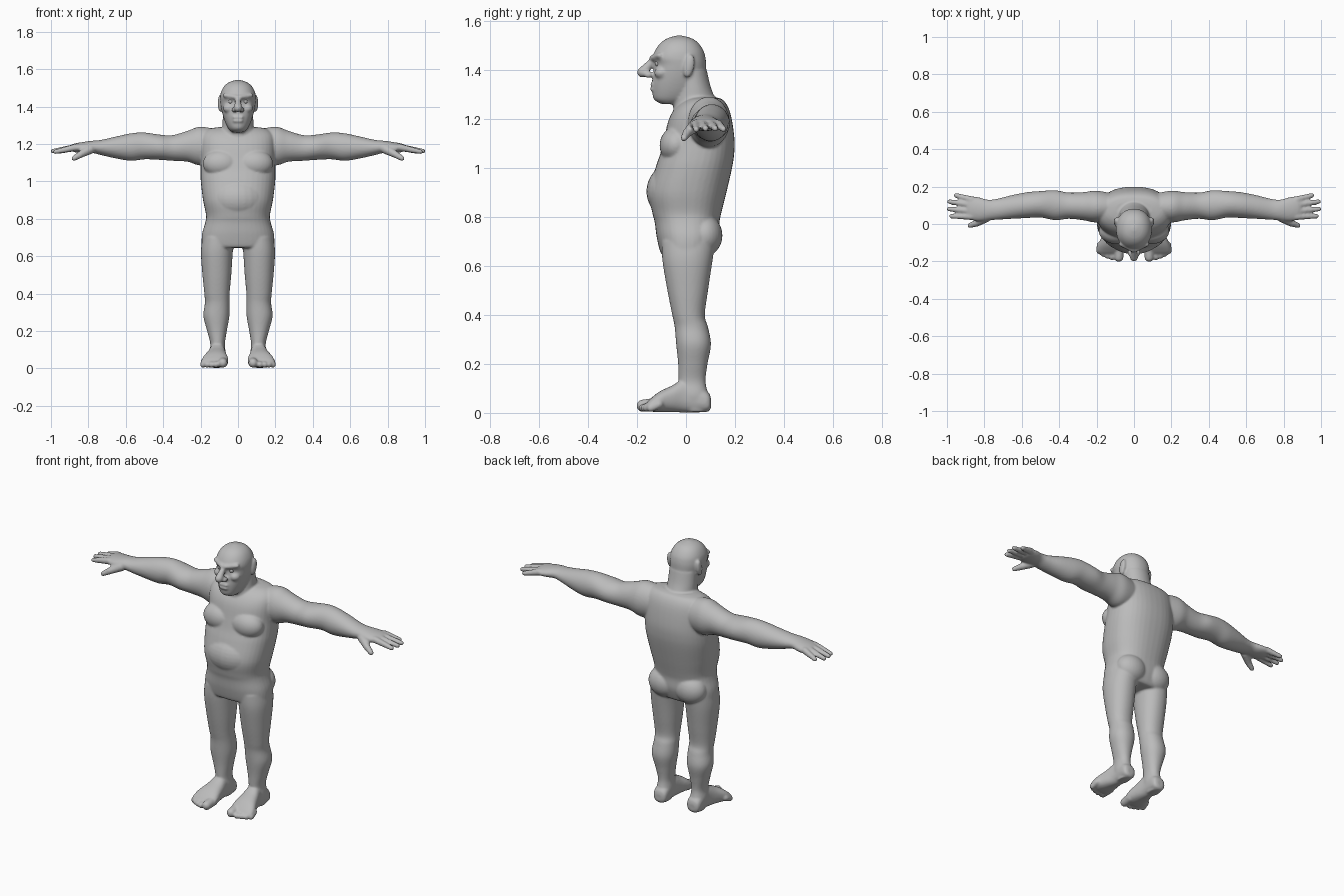
import bpy, bmesh, math
from mathutils import Vector, Matrix

skin = bpy.data.materials.new("grey_skin")
skin.diffuse_color = (0.5, 0.5, 0.5, 1)

body = bmesh.new()
N = 40
AXES = {"x": (0, 1, 2), "y": (1, 0, 2), "z": (2, 0, 1)}


def spline(p0, p1, p2, p3, t):
    return [0.5 * (2 * b + (c - a) * t + (2 * a - 5 * b + 4 * c - d) * t * t
                   + (3 * b - a - 3 * c + d) * t ** 3) for a, b, c, d in zip(p0, p1, p2, p3)]


def loft(axis, rows, s=1, power=2.0):
    """Rounded sections (position, a_min, a_max, b_min, b_max) strung along an axis."""
    fine = []
    for i in range(len(rows) - 1):
        ctrl = [rows[max(0, min(len(rows) - 1, i + k))] for k in (-1, 0, 1, 2)]
        fine += [spline(*ctrl, t / 5) for t in range(5)]
    fine.append(rows[-1])
    m, a, b = AXES[axis]
    rings = []
    for pos, a0, a1, b0, b1 in fine:
        ring = []
        for k in range(N):
            c, d = math.cos(2 * math.pi * k / N), math.sin(2 * math.pi * k / N)
            co = [0, 0, 0]
            co[m] = pos
            co[a] = (a0 + a1) / 2 + (a1 - a0) / 2 * math.copysign(abs(c) ** (2 / power), c)
            co[b] = (b0 + b1) / 2 + (b1 - b0) / 2 * math.copysign(abs(d) ** (2 / power), d)
            co[0] *= s
            ring.append(body.verts.new(co))
        rings.append(ring)
    for r, q in zip(rings, rings[1:]):
        for k in range(N):
            body.faces.new((r[k], r[(k + 1) % N], q[(k + 1) % N], q[k]))
    body.faces.new(rings[0])
    body.faces.new(rings[-1])


def upright(rows, power=2.0):
    """Symmetric loft from (z, half_width, front, back)."""
    loft("z", [(z, -w, w, f, b) for z, w, f, b in rows], 1, power)


def ball(c, r, s=1, tilt=0):
    mat = (Matrix.Translation((c[0] * s, c[1], c[2])) @ Matrix.Rotation(tilt, 4, "X")
           @ Matrix.Diagonal((*r, 1)))
    bmesh.ops.create_uvsphere(body, u_segments=28, v_segments=18, radius=1, matrix=mat)


def capsule(p, rp, q, rq, s=1):
    """Tapered round-ended rod."""
    tmp = bmesh.new()
    for c, r in ((p, rp), (q, rq)):
        bmesh.ops.create_uvsphere(tmp, u_segments=16, v_segments=10, radius=r,
                                  matrix=Matrix.Translation((c[0] * s, c[1], c[2])))
    bmesh.ops.delete(tmp, geom=tmp.edges[:], context="EDGES_FACES")
    res = bmesh.ops.convex_hull(tmp, input=tmp.verts[:])
    inner = {e for e in res["geom_interior"] if isinstance(e, bmesh.types.BMVert)}
    bmesh.ops.delete(tmp, geom=list(inner), context="VERTS")
    me = bpy.data.meshes.new("rod")
    tmp.to_mesh(me)
    tmp.free()
    body.from_mesh(me)
    bpy.data.meshes.remove(me)


# Torso, hips to shoulders
upright([(.645, .175, -.095, .10), (.66, .193, -.106, .115), (.72, .192, -.12, .135),
         (.78, .175, -.128, .137), (.82, .171, -.138, .145), (.90, .187, -.150, .165),
         (1.0, .199, -.125, .188), (1.06, .20, -.105, .197), (1.12, .198, -.09, .198),
         (1.2, .20, -.07, .187), (1.25, .19, -.04, .172), (1.28, .155, .0, .15),
         (1.29, .10, .04, .12)], 2.35)
ball((0, -.03, .905), (.165, .132, .125))          # belly

# Neck
upright([(1.2, .11, -.05, .16), (1.27, .086, -.052, .127), (1.33, .082, -.04, .102),
         (1.4, .08, -.04, .085)])

# Skull and jaw
upright([(1.262, .03, -.10, -.03), (1.28, .05, -.130, .02), (1.31, .066, -.138, .05),
         (1.35, .080, -.139, .07), (1.39, .090, -.134, .081), (1.425, .095, -.129, .082),
         (1.45, .096, -.137, .08), (1.48, .090, -.127, .072), (1.51, .073, -.106, .052),
         (1.53, .048, -.078, .025), (1.542, .012, -.04, -.015)], 2.15)

# Nose and lips
capsule((0, -.135, 1.44), .013, (0, -.178, 1.392), .022)
capsule((-.022, -.137, 1.342), .008, (.022, -.137, 1.342), .008)
capsule((-.018, -.137, 1.324), .009, (.018, -.137, 1.324), .009)

for s in (-1, 1):
    # Face details
    ball((.02, -.153, 1.382), (.014, .02, .014), s)
    capsule((.008, -.138, 1.449), .013, (.07, -.108, 1.46), .012, s)
    ball((.05, -.10, 1.39), (.03, .03, .025), s)
    ball((.095, .012, 1.418), (.013, .022, .048), s, -.2)
    # Chest and buttock
    ball((.088, -.04, 1.095), (.10, .068, .075), s, -.1)
    ball((.085, .075, .725), (.095, .074, .085), s)
    # Arm and palm
    loft("x", [(.10, .02, .16, 1.10, 1.275), (.2, .008, .178, 1.085, 1.292),
               (.27, .02, .17, 1.105, 1.27), (.35, .028, .168, 1.11, 1.247),
               (.42, .02, .18, 1.115, 1.25), (.5, .035, .176, 1.118, 1.261),
               (.57, .032, .17, 1.11, 1.257), (.65, .028, .155, 1.122, 1.24),
               (.73, .023, .135, 1.14, 1.222), (.78, .02, .13, 1.152, 1.217),
               (.83, .015, .143, 1.152, 1.210), (.875, .022, .148, 1.156, 1.202),
               (.895, .035, .14, 1.167, 1.193)], s)
    # Fingers and thumb
    for y0, y1, x1, z1 in ((.04, .042, .977, 1.158), (.07, .08, .99, 1.162),
                           (.102, .12, .988, 1.162), (.13, .153, .952, 1.16)):
        capsule((.87, y0, 1.181), .019, (x1, y1, z1), .0125, s)
    capsule((.79, .035, 1.172), .026, (.84, .005, 1.145), .019, s)
    capsule((.84, .005, 1.145), .019, (.877, -.008, 1.123), .014, s)
    # Leg
    loft("z", [(.005, .08, .14, .0, .085), (.07, .066, .154, -.03, .09),
               (.13, .07, .148, -.03, .08), (.2, .06, .165, -.032, .088),
               (.28, .046, .185, -.04, .102), (.35, .045, .177, -.046, .09),
               (.4, .045, .18, -.056, .077), (.5, .036, .19, -.076, .09),
               (.62, .028, .198, -.096, .108), (.70, .02, .19, -.10, .12)], s, 2.15)
    # Foot
    loft("y", [(.102, .09, .13, .02, .06), (.085, .068, .15, .004, .09),
               (.0, .068, .152, .002, .135), (-.06, .06, .17, .003, .11),
               (-.11, .052, .19, .003, .086), (-.145, .054, .196, .006, .058),
               (-.16, .07, .185, .014, .042)], s, 2.4)
    # Toes
    capsule((.08, -.12, .035), .028, (.081, -.178, .029), .025, s)
    for x, y in ((.117, -.178), (.142, -.17), (.165, -.159), (.186, -.144)):
        capsule((x - .005, -.11, .035), .018, (x, y, .02), .0165, s)

# Fuse the parts into one smooth skin
bmesh.ops.recalc_face_normals(body, faces=body.faces[:])
mesh = bpy.data.meshes.new("body")
body.to_mesh(mesh)
body.free()
mesh.materials.append(skin)
obj = bpy.data.objects.new("body", mesh)
bpy.context.collection.objects.link(obj)
remesh = obj.modifiers.new("fuse", "REMESH")
remesh.mode = "VOXEL"
remesh.voxel_size = 0.006
remesh.use_smooth_shade = True
soften = obj.modifiers.new("soften", "SMOOTH")
soften.factor = 0.5
soften.iterations = 5

# Eyeballs
for name, s in (("left_eye", 1), ("right_eye", -1)):
    bpy.ops.mesh.primitive_uv_sphere_add(segments=20, ring_count=12, radius=.014,
                                         location=(s * .038, -.113, 1.428))
    eye = bpy.context.object
    eye.name = name
    eye.data.materials.append(skin)
    bpy.ops.object.shade_smooth()
